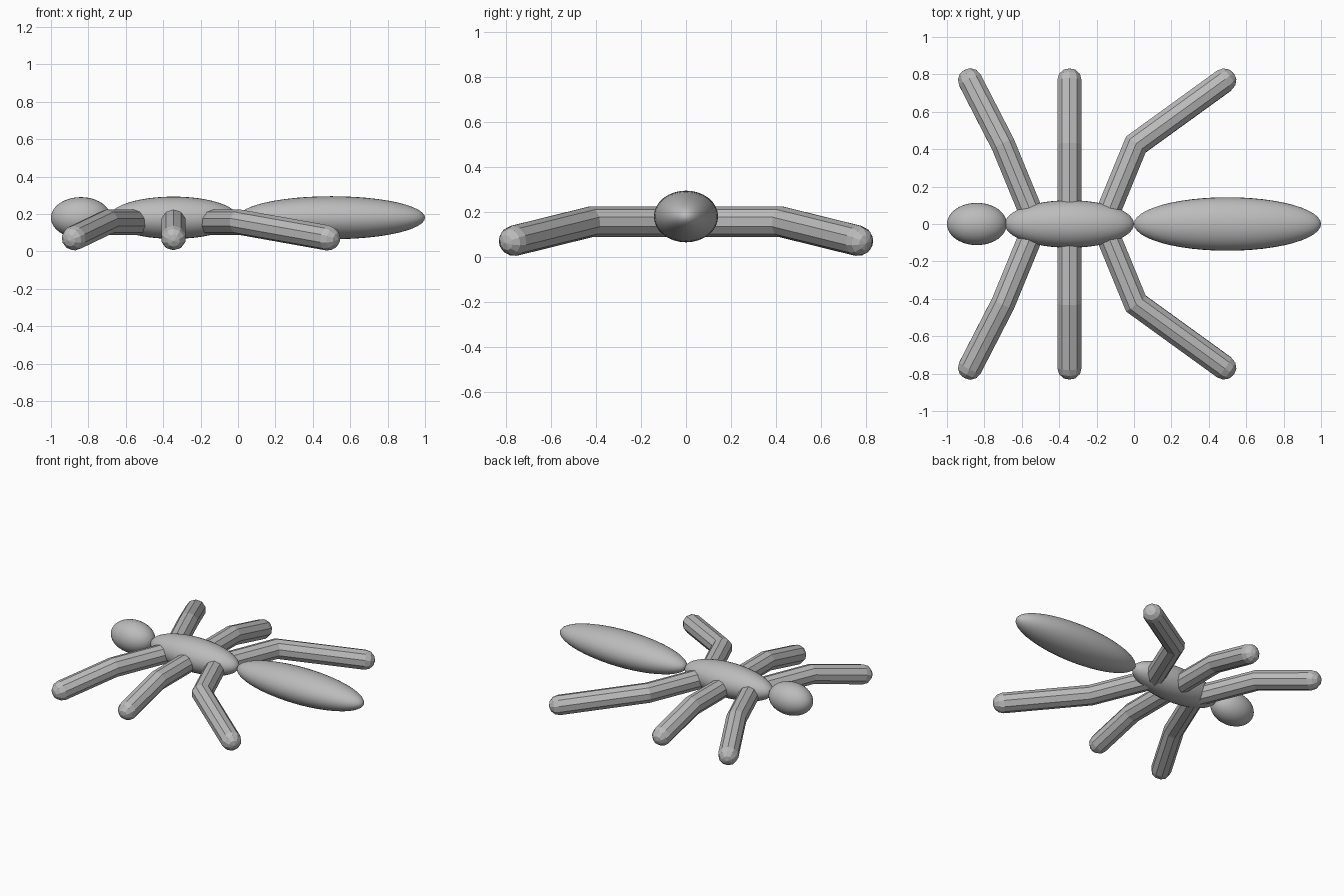
import bpy
import bmesh
from math import pi, cos, sin
from mathutils import Vector

cube = bpy.data.objects.get("Cube")
if cube:
    bpy.data.objects.remove(cube, do_unlink=True)

# One grey for the whole insect
GREY = (0.5, 0.5, 0.5, 1)
grey = bpy.data.materials.new("grey")
grey.use_nodes = True
grey.diffuse_color = GREY
grey.node_tree.nodes["Principled BSDF"].inputs["Base Color"].default_value = GREY

SIDES = 10
RADIUS = 0.068


def body_part(name, x, radii, z=0.18):
    """Smooth ellipsoid with its poles along the body."""
    bpy.ops.mesh.primitive_uv_sphere_add(segments=32, ring_count=24, radius=1,
                                         location=(x, 0, z), rotation=(0, pi / 2, 0))
    part = bpy.context.object
    part.name = name
    part.scale = (radii[2], radii[1], radii[0])
    bpy.ops.object.transform_apply(location=False, rotation=True, scale=True)
    bpy.ops.object.shade_smooth()
    part.data.materials.append(grey)


def leg(name, points):
    """Faceted tube with a mitred knee and a domed foot."""
    root, knee, foot = (Vector(p) for p in points)
    upper, lower = (knee - root).normalized(), (foot - knee).normalized()
    mitre = (upper + lower).normalized()
    side = upper.cross(Vector((0, 0, 1))).normalized()
    up = side.cross(upper)
    turn = upper.rotation_difference(lower)

    bm = bmesh.new()

    def ring(origin, offsets):
        return [bm.verts.new(origin + o) for o in offsets]

    def bridge(a, b):
        for i in range(SIDES):
            j = (i + 1) % SIDES
            bm.faces.new((a[i], a[j], b[j], b[i]))

    angles = [2 * pi * (i + 0.5) / SIDES for i in range(SIDES)]
    start = [RADIUS * (cos(a) * side + sin(a) * up) for a in angles]
    # Slide the section along the upper leg onto the mitre plane
    joint = [o - upper * (o.dot(mitre) / upper.dot(mitre)) for o in start]
    end = [turn @ o for o in start]

    rings = [ring(root, start), ring(knee, joint), ring(foot, end)]
    for step in (1, 2):
        t = step * pi / 6
        rings.append(ring(foot + lower * RADIUS * sin(t), [o * cos(t) for o in end]))
    for a, b in zip(rings, rings[1:]):
        bridge(a, b)
    bm.faces.new(rings[0])
    tip = bm.verts.new(foot + lower * RADIUS)
    for i in range(SIDES):
        bm.faces.new((rings[-1][i], rings[-1][(i + 1) % SIDES], tip))
    bmesh.ops.recalc_face_normals(bm, faces=bm.faces[:])

    mesh = bpy.data.meshes.new(name)
    bm.to_mesh(mesh)
    bm.free()
    mesh.materials.append(grey)
    bpy.context.collection.objects.link(bpy.data.objects.new(name, mesh))


# Body
body_part("head", -0.84, (0.16, 0.113, 0.11))
body_part("thorax", -0.345, (0.345, 0.127, 0.113))
body_part("abdomen", 0.5, (0.5, 0.143, 0.115))

# Legs: x of root, knee and foot
LEGS = {"front": (-0.525, -0.7, -0.875),
        "middle": (-0.345, -0.345, -0.345),
        "rear": (-0.165, 0.01, 0.48)}
for pair, (root_x, knee_x, foot_x) in LEGS.items():
    for label, s in (("left", 1), ("right", -1)):
        leg(f"{pair}_leg_{label}", [(root_x, 0, 0.156),
                                    (knee_x, s * 0.425, 0.156),
                                    (foot_x, s * 0.765, 0.072)])
